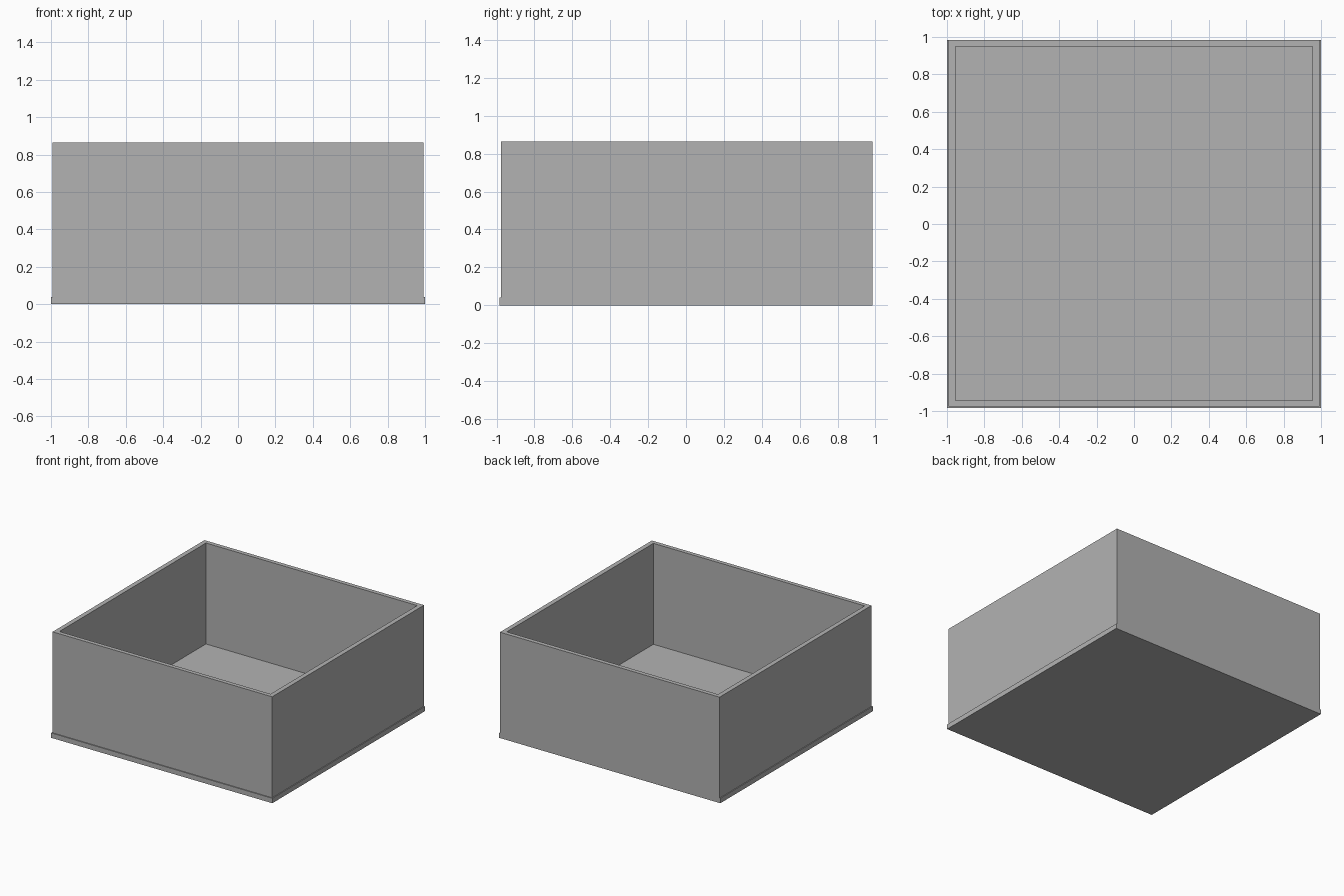
import bpy
import bmesh

cube = bpy.data.objects.get("Cube")
if cube:
    bpy.data.objects.remove(cube, do_unlink=True)

# Plain grey for the whole box
grey = bpy.data.materials.new("plain_grey")
grey.use_nodes = True
color = (0.448, 0.448, 0.448, 1)
grey.diffuse_color = color
for node in grey.node_tree.nodes:
    if node.type == 'BSDF_PRINCIPLED':
        node.inputs["Base Color"].default_value = color

BASE_TOP = 0.04
TOP = 0.865


def add_object(name, bm):
    mesh = bpy.data.meshes.new(name)
    bm.to_mesh(mesh)
    bm.free()
    mesh.materials.append(grey)
    obj = bpy.data.objects.new(name, mesh)
    bpy.context.collection.objects.link(obj)
    return obj


def rectangle(bm, x, y0, y1, z):
    return [bm.verts.new(p) for p in ((-x, y0, z), (x, y0, z), (x, y1, z), (-x, y1, z))]


# Base plate, projecting slightly at the front and sides, flush at the back
bm = bmesh.new()
low = rectangle(bm, 1, -0.985, 0.985, 0)
high = rectangle(bm, 1, -0.985, 0.985, BASE_TOP)
bm.faces.new(low[::-1])
bm.faces.new(high)
for i in range(4):
    j = (i + 1) % 4
    bm.faces.new((low[i], low[j], high[j], high[i]))
add_object("base_plate", bm)

# Four walls as one mitred ring with an open top
bm = bmesh.new()
rings = [rectangle(bm, 0.993, -0.977, 0.985, BASE_TOP),
         rectangle(bm, 0.993, -0.977, 0.985, TOP),
         rectangle(bm, 0.955, -0.943, 0.95, TOP),
         rectangle(bm, 0.955, -0.943, 0.95, BASE_TOP)]
for a, b in zip(rings, rings[1:] + rings[:1]):
    for i in range(4):
        j = (i + 1) % 4
        bm.faces.new((a[i], a[j], b[j], b[i]))
bmesh.ops.recalc_face_normals(bm, faces=bm.faces)
add_object("box_walls", bm)
